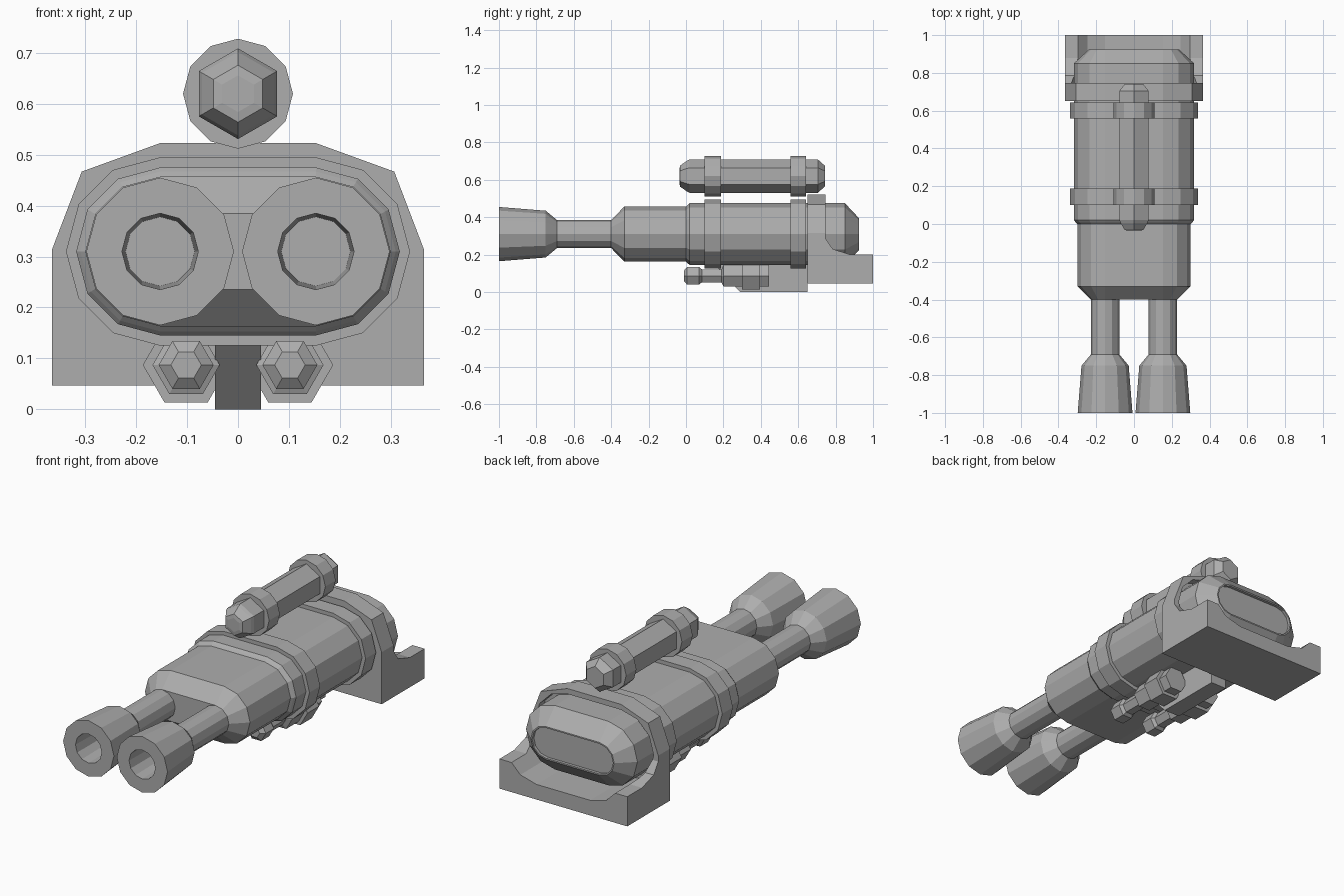
import bpy, bmesh
from math import cos, sin, pi

cube = bpy.data.objects.get("Cube")
if cube:
    bpy.data.objects.remove(cube, do_unlink=True)

grey = bpy.data.materials.new("plain grey")
grey.use_nodes = True
colour = (0.42, 0.42, 0.42, 1)
grey.diffuse_color = colour
grey.node_tree.nodes["Principled BSDF"].inputs["Base Color"].default_value = colour

AXIS_Z = 0.31      # height of the main body axis
HALF_GAP = 0.153   # half the distance between the barrel axes


def finish(name, bm):
    bmesh.ops.recalc_face_normals(bm, faces=bm.faces)
    mesh = bpy.data.meshes.new(name)
    bm.to_mesh(mesh)
    bm.free()
    mesh.materials.append(grey)
    obj = bpy.data.objects.new(name, mesh)
    bpy.context.collection.objects.link(obj)
    return obj


def outline(radius, sides, spread, phase):
    """Regular polygon, stretched into a stadium when spread is above zero."""
    pts = []
    if spread:
        half = sides // 2
        for side in (1, -1):
            for i in range(half + 1):
                a = side * pi / 2 - pi / 2 + pi * i / half - pi / 2 + (pi / 2 if side > 0 else -pi / 2)
                a = -pi / 2 + pi * i / half + (0 if side > 0 else pi)
                pts.append((side * spread + radius * cos(a), radius * sin(a)))
    else:
        for i in range(sides):
            a = 2 * pi * i / sides + phase
            pts.append((radius * cos(a), radius * sin(a)))
    return pts


def loft(name, profile, x=0, z=AXIS_Z, sides=12, spread=0, phase=0):
    """Join cross-sections given as (y, radius) along the y axis."""
    bm = bmesh.new()
    rings = [[bm.verts.new((x + px, y, z + pz)) for px, pz in outline(r, sides, spread, phase)]
             for y, r in profile]
    n = len(rings[0])
    for a, b in zip(rings, rings[1:]):
        for i in range(n):
            j = (i + 1) % n
            bm.faces.new((a[i], a[j], b[j], b[i]))
    bm.faces.new(rings[0])
    bm.faces.new(rings[-1])
    return finish(name, bm)


def prism(name, points, start, end, axis):
    """Extrude a flat outline along x (points are y, z) or y (points are x, z)."""
    bm = bmesh.new()

    def place(p, d):
        return (d, p[0], p[1]) if axis == "x" else (p[0], d, p[1])
    a = [bm.verts.new(place(p, start)) for p in points]
    b = [bm.verts.new(place(p, end)) for p in points]
    bm.faces.new(a)
    bm.faces.new(b)
    for i in range(len(a)):
        j = (i + 1) % len(a)
        bm.faces.new((a[i], a[j], b[j], b[i]))
    return finish(name, bm)


def boolean(obj, cutter, operation):
    mod = obj.modifiers.new("cut", "BOOLEAN")
    mod.object, mod.operation, mod.solver = cutter, operation, "EXACT"
    bpy.context.view_layer.objects.active = obj
    bpy.ops.object.modifier_apply(modifier=mod.name)
    bpy.data.objects.remove(cutter, do_unlink=True)


# Main body with chamfered front, stepped middle and recessed rear plate
loft("body", [(-0.4, 0.075), (-0.33, 0.147), (0, 0.147), (0.01, 0.157), (0.02, 0.165),
              (0.85, 0.165), (0.925, 0.085), (0.925, 0.078), (0.91, 0.078)], spread=HALF_GAP)

# Clamp bands around the body, each carrying a scope ring
for place, y0, y1 in (("front", 0.1, 0.187), ("rear", 0.558, 0.642)):
    loft(place + "_band", [(y0, 0.185), (y1, 0.185)], spread=HALF_GAP)
    loft(place + "_scope_ring", [(y0, 0.108), (y1, 0.108)], z=0.62)

# Hexagonal scope tube
loft("scope_tube", [(-0.035, 0.036), (-0.032, 0.056), (0.005, 0.082), (0.02, 0.089),
                    (0.705, 0.089), (0.742, 0.056), (0.742, 0.036)],
     z=0.62, sides=6, phase=pi / 2)

for side, s in (("left", 1), ("right", -1)):
    # Flared barrel with a hollow muzzle
    loft(side + "_barrel", [(-0.38, 0.075), (-0.69, 0.075), (-0.75, 0.125), (-1, 0.145),
                            (-1, 0.075), (-0.75, 0.068)], x=s * HALF_GAP)
    # Hexagonal canister under the body, with a thick collar
    loft(side + "_canister", [(-0.012, 0.03), (0.005, 0.054), (0.07, 0.054), (0.085, 0.04),
                              (0.19, 0.04), (0.2, 0.066), (0.445, 0.066)],
         x=s * 0.102, z=0.087, sides=6)
    loft(side + "_canister_collar", [(0.3, 0.085), (0.395, 0.085)],
         x=s * 0.102, z=0.087, sides=6)

# Keel under the body, with a sloping front
prism("keel", [(0.15, 0.15), (0.29, 0), (0.65, 0), (0.65, 0.16), (0.15, 0.16)],
      -0.045, 0.045, "x")

# Rear cradle: side profile trimmed to the front outline, hollowed for the body
cradle = prism("rear_cradle", [(0.65, 0.047), (1, 0.047), (1, 0.2), (0.88, 0.2), (0.785, 0.23),
                               (0.747, 0.285), (0.747, 0.6), (0.65, 0.6)], -0.4, 0.4, "x")
half = [(0.365, 0), (0.365, 0.315), (0.307, 0.467), (0.153, 0.523)]
trim = prism("trim", half + [(-x, z) for x, z in reversed(half)], 0.5, 1.1, "y")
boolean(cradle, trim, "INTERSECT")
boolean(cradle, loft("hollow", [(0.7, 0.185), (1.1, 0.185)], spread=HALF_GAP), "DIFFERENCE")
